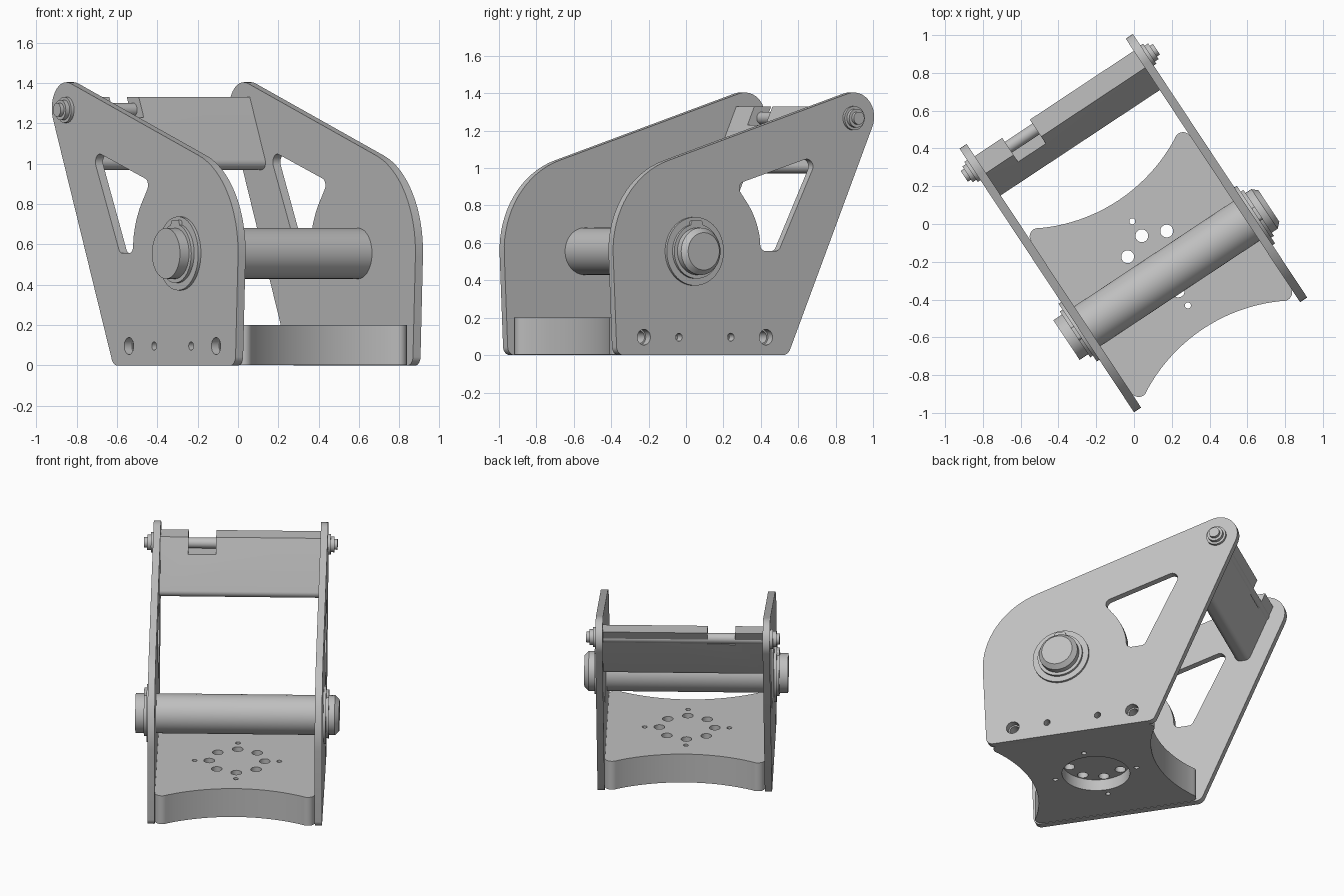
import bpy, bmesh
from math import sin, cos, tan, pi, radians
from mathutils import Matrix, Vector

cube = bpy.data.objects.get("Cube")
if cube:
    bpy.data.objects.remove(cube)

steel = bpy.data.materials.new("plain grey steel")
steel.use_nodes = True
GREY = (0.527, 0.527, 0.527, 1)
steel.diffuse_color = GREY
steel.node_tree.nodes["Principled BSDF"].inputs["Base Color"].default_value = GREY

TURN = Matrix.Rotation(radians(33.5), 4, 'Z')     # whole bracket stands turned on the ground
ACROSS = Matrix(((0, 0, 1, 0), (1, 0, 0, 0), (0, 1, 0, 0), (0, 0, 0, 1)))  # extrude along width
UP = Matrix.Identity(4)                           # extrude along height
parts = []


def finish(name, bm):
    bmesh.ops.remove_doubles(bm, verts=bm.verts, dist=1e-5)
    bmesh.ops.recalc_face_normals(bm, faces=bm.faces)
    mesh = bpy.data.meshes.new(name)
    bm.to_mesh(mesh)
    bm.free()
    mesh.materials.clear()
    mesh.materials.append(steel)
    ob = bpy.data.objects.new(name, mesh)
    bpy.context.collection.objects.link(ob)
    parts.append(ob)
    return ob


def arc(cx, cy, r, a0, a1, n):
    return [(cx + r * cos(radians(a0 + (a1 - a0) * i / n)),
             cy + r * sin(radians(a0 + (a1 - a0) * i / n))) for i in range(n + 1)]


def circle(cx, cy, r, n=40):
    return arc(cx, cy, r, 0, 360, n)[:-1]


def rounded(corners, n=10):
    """Outline with each (x, y, radius) corner filleted."""
    out = []
    for i, c in enumerate(corners):
        p = Vector(c[:2])
        r = c[2] if len(c) > 2 else 0
        if not r:
            out.append(tuple(p))
            continue
        a = (Vector(corners[i - 1][:2]) - p).normalized()
        b = (Vector(corners[(i + 1) % len(corners)][:2]) - p).normalized()
        half = a.angle(b) / 2
        centre = p + (a + b).normalized() * (r / sin(half))
        start = p + a * (r / tan(half)) - centre
        end = p + b * (r / tan(half)) - centre
        sweep = start.angle_signed(end)
        for k in range(n + 1):
            t = -sweep * k / n
            out.append((centre.x + start.x * cos(t) - start.y * sin(t),
                        centre.y + start.x * sin(t) + start.y * cos(t)))
    return out


def extrude(name, outlines, lo, hi, frame):
    """Flat filled outline, later loops are holes, extruded from lo to hi."""
    cu = bpy.data.curves.new(name, 'CURVE')
    cu.dimensions, cu.fill_mode, cu.extrude = '2D', 'BOTH', (hi - lo) / 2
    for pts in outlines:
        sp = cu.splines.new('POLY')
        sp.points.add(len(pts) - 1)
        for q, (x, y) in zip(sp.points, pts):
            q.co = (x, y, 0, 1)
        sp.use_cyclic_u = True
    tmp = bpy.data.objects.new(name, cu)
    bpy.context.collection.objects.link(tmp)
    bpy.context.view_layer.update()
    mesh = bpy.data.meshes.new_from_object(tmp.evaluated_get(bpy.context.evaluated_depsgraph_get()))
    bm = bmesh.new()
    bm.from_mesh(mesh)
    bm.transform(TURN @ frame @ Matrix.Translation((0, 0, (lo + hi) / 2)))
    bpy.data.objects.remove(tmp)
    bpy.data.curves.remove(cu)
    bpy.data.meshes.remove(mesh)
    return finish(name, bm)


def rod(name, centre, u0, u1, r0, r1=None, seg=48):
    """Cylinder or cone running across the width."""
    bm = bmesh.new()
    bmesh.ops.create_cone(bm, cap_ends=True, segments=seg, radius1=r0,
                          radius2=r0 if r1 is None else r1, depth=u1 - u0)
    bm.transform(TURN @ ACROSS @ Matrix.Translation((*centre, (u0 + u1) / 2)))
    return finish(name, bm)


def cut(target, cutters):
    for c in cutters:
        m = target.modifiers.new("cut", 'BOOLEAN')
        m.operation, m.solver, m.object = 'DIFFERENCE', 'EXACT', c
    bpy.context.view_layer.update()
    mesh = bpy.data.meshes.new_from_object(target.evaluated_get(bpy.context.evaluated_depsgraph_get()))
    target.modifiers.clear()
    target.data = mesh
    for c in cutters:
        parts.remove(c)
        bpy.data.objects.remove(c)


PIN, BOLT = (-0.315, 0.555), (0.706, 1.267)       # (depth, height) of the two axles
INNER, OUTER = 0.505, 0.55
BOLT_ROW = [(-0.634, 0.042), (-0.409, 0.021), (-0.077, 0.021), (0.149, 0.042)]
ROW_Z = 0.096

# Side plates with window and bolt holes
plate = rounded([(-0.807, 0, 0.045), (-0.848, 0.926, 0.5), (0.947, 1.483, 0.13), (0.29, 0, 0.05)], 16)
window = rounded([(0.487, 1.073, 0.04), (-0.045, 0.912, 0.035)]
                 + arc(*PIN, 0.43, 40, 10, 10)
                 + [(0.115, 0.556, 0.035), (0.23, 0.556, 0.035)])
holes = [circle(v, ROW_Z, r, 28) for v, r in BOLT_ROW]
for side, lo, hi in (("left", INNER, OUTER), ("right", -OUTER, -INNER)):
    extrude(side + "_side_plate", [plate, window] + holes, lo, hi, ACROSS)

# Base block with hollowed ends
R = 0.91
back = arc(0, 0.15 + R, R, 270 - 33.2, 270 + 33.2, 24)
front = arc(0, -0.665 - R, R, 90 - 33.2, 90 + 33.2, 24)
ends = [(INNER, back[-1][1] + 0.01, 0.045), (INNER, front[0][1] - 0.01, 0.045),
        (-INNER, front[-1][1] - 0.01, 0.045), (-INNER, back[0][1] + 0.01, 0.045)]
outline = rounded(back[2:-2] + ends[:2] + front[2:-2] + ends[2:], 8)
MID = -0.25
ring = [circle(0.175 * cos(k * pi / 4), MID + 0.175 * sin(k * pi / 4), 0.034, 24) for k in range(8)]
dowels = [circle(0.267 * cos(k * pi / 2), MID + 0.267 * sin(k * pi / 2), 0.016, 16) for k in range(4)]
base = extrude("base_block", [outline] + ring + dowels, 0.003, 0.2, UP)
cutters = [extrude("recess_cutter", [circle(0, MID, 0.214, 64)], -0.1, 0.08, UP)]
for s in (-1, 1):
    for v, r in BOLT_ROW:
        u0, u1 = sorted((s * 0.42, s * 0.6))
        cutters.append(rod("bolt_hole_cutter", (v, ROW_Z), u0, u1, r * 0.8, seg=24))
cut(base, cutters)

# Slanted cross bar with a notch showing the tie rod
bar = extrude("cross_bar", [rounded([(0.657, 1.33), (0.497, 0.97, 0.035), (0.605, 0.97, 0.035),
                                     (0.765, 1.33)])], -INNER, INNER, ACROSS)
cut(bar, [extrude("notch_cutter", [[(0.4, 1.23), (0.9, 1.23), (0.9, 1.5), (0.4, 1.5)]],
                  -0.33, -0.155, ACROSS)])

# Tie rod with washers and nuts
rod("tie_rod", BOLT, -0.61, 0.61, 0.034, seg=32)
for s, side in ((1, "left"), (-1, "right")):
    def span(a, b):
        return sorted((s * a, s * b))
    rod(side + "_rod_washer", BOLT, *span(OUTER, 0.567), 0.064)
    rod(side + "_rod_nut", BOLT, *span(0.567, 0.59), 0.05, seg=32)
    # Main axle washers and retaining clips with lugs
    rod(side + "_axle_washer", PIN, *span(OUTER, 0.566), 0.183, seg=64)
    rod(side + "_axle_clip", PIN, *span(0.566, 0.583), 0.146, seg=64)
    v, z = PIN
    lug = rounded([(v - 0.045, z + 0.11), (v + 0.045, z + 0.11),
                   (v + 0.035, z + 0.165, 0.015), (v - 0.035, z + 0.165, 0.015)], 5)
    extrude(side + "_clip_lug", [lug], *span(0.566, 0.583), ACROSS)

# Main axle, plain at one end and chamfered at the other
rod("main_axle", PIN, -0.637, 0.62, 0.126, seg=64)
rod("axle_chamfer", PIN, 0.62, 0.648, 0.126, 0.1, seg=64)

# Smooth round surfaces, keep edges crisp
bpy.ops.object.select_all(action='DESELECT')
for ob in parts:
    ob.select_set(True)
bpy.context.view_layer.objects.active = parts[0]
bpy.ops.object.shade_smooth_by_angle(angle=radians(30))
